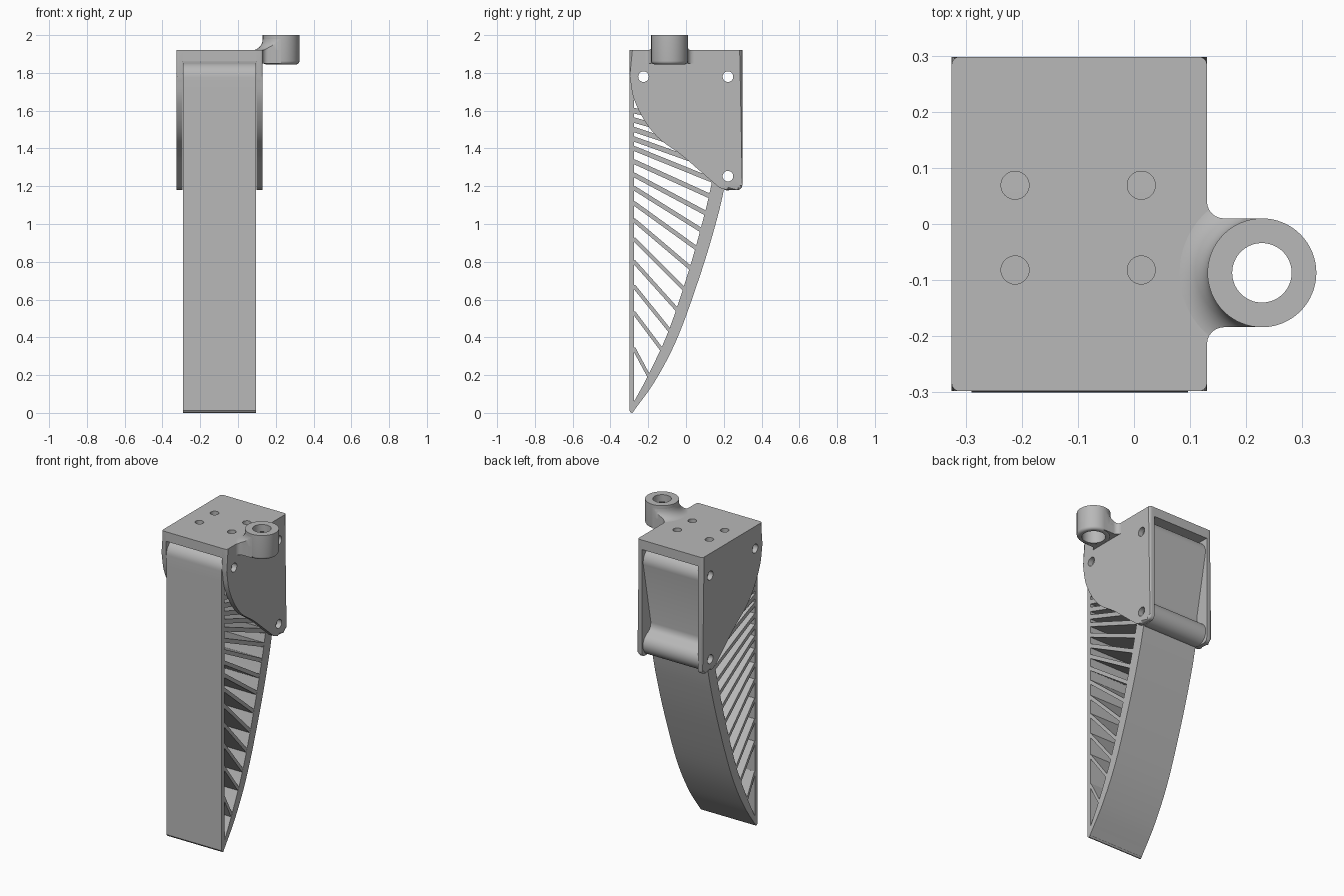
import bpy, bmesh, math
from mathutils import Vector

cube = bpy.data.objects.get("Cube")
if cube:
    bpy.data.objects.remove(cube, do_unlink=True)

grey = bpy.data.materials.new("plain grey")
grey.use_nodes = True
COLOUR = (0.48, 0.48, 0.48, 1)
grey.diffuse_color = COLOUR
grey.node_tree.nodes["Principled BSDF"].inputs["Base Color"].default_value = COLOUR


def add_object(name, bm):
    bmesh.ops.recalc_face_normals(bm, faces=bm.faces)
    mesh = bpy.data.meshes.new(name)
    bm.to_mesh(mesh)
    bm.free()
    mesh.materials.append(grey)
    obj = bpy.data.objects.new(name, mesh)
    bpy.context.collection.objects.link(obj)
    return obj


def prism(name, outline, axis, low, high, round_outer=None, radius=0.014):
    """Extrude an outline along x or z; optionally round the rim of one x side."""
    bm = bmesh.new()
    place = (lambda p, d: (d, *p)) if axis == "x" else (lambda p, d: (*p, d))
    rings = [[bm.verts.new(place(p, d)) for p in outline] for d in (low, high)]
    bm.faces.new(rings[0])
    bm.faces.new(rings[1])
    for i in range(len(outline)):
        j = (i + 1) % len(outline)
        bm.faces.new((rings[0][i], rings[0][j], rings[1][j], rings[1][i]))
    if round_outer is not None:
        top = max(v.co.z for v in bm.verts)
        rim = [e for e in bm.edges
               if all(abs(v.co.x - round_outer) < 1e-5 for v in e.verts)
               and min(v.co.z for v in e.verts) < top - 1e-5]
        bmesh.ops.bevel(bm, geom=rim, offset=radius, segments=4, profile=0.5,
                        affect="EDGES", clamp_overlap=True)
    return add_object(name, bm)


def lathe(name, profile, centre, steps=64):
    """Spin a closed (radius, z) profile around a vertical axis."""
    bm = bmesh.new()
    rings = []
    for s in range(steps):
        a = 2 * math.pi * s / steps
        rings.append([bm.verts.new((centre[0] + r * math.cos(a),
                                    centre[1] + r * math.sin(a), z)) for r, z in profile])
    for s in range(steps):
        a, b = rings[s], rings[(s + 1) % steps]
        for i in range(len(profile)):
            j = (i + 1) % len(profile)
            bm.faces.new((a[i], a[j], b[j], b[i]))
    return add_object(name, bm)


def arc(cx, cy, r, start, end, steps=10):
    angles = [math.radians(start + (end - start) * i / steps) for i in range(steps + 1)]
    return [(cx + r * math.cos(a), cy + r * math.sin(a)) for a in angles]


def smooth_path(points, steps=6):
    """Catmull-Rom curve through the points."""
    p = [Vector(q) for q in points]
    p = [2 * p[0] - p[1]] + p + [2 * p[-1] - p[-2]]
    out = []
    for i in range(1, len(p) - 2):
        a, b, c, d = p[i - 1:i + 3]
        for s in range(steps):
            t = s / steps
            out.append(tuple(0.5 * (2 * b + (c - a) * t + (2 * a - 5 * b + 4 * c - d) * t * t
                                    + (3 * b - a - 3 * c + d) * t ** 3)))
    return out + [tuple(points[-1])]


def circle(cx, cy, r):
    return arc(cx, cy, r, 0, 360, 32)[:-1]


def boolean(obj, cutter, operation="DIFFERENCE"):
    mod = obj.modifiers.new("cut", "BOOLEAN")
    mod.operation, mod.solver, mod.object = operation, "EXACT", cutter
    bpy.context.view_layer.objects.active = obj
    bpy.ops.object.modifier_apply(modifier=mod.name)


parts, cutters = [], []
TOP = 1.92
IN_R, IN_L = -0.293, 0.098      # inner faces of the side plates
FIN = (-0.29, 0.096)            # finger width

# Bracket: two side plates and a top plate
edge = smooth_path([(-0.298, 1.78), (-0.275, 1.66), (-0.215, 1.54), (-0.14, 1.45),
                    (-0.03, 1.37), (0.075, 1.28), (0.15, 1.215), (0.18, 1.192), (0.22, 1.18)])
plate = [(0.298, TOP), (-0.298, TOP)] + edge + arc(0.273, 1.205, 0.025, -90, 0, 5)
right_plate = prism("right_side_plate", plate, "x", -0.325, IN_R, -0.325)
left_plate = prism("left_side_plate", plate, "x", IN_L, 0.13, 0.13)
top_plate = prism("top_plate", [(IN_R, -0.298), (IN_L, -0.298), (IN_L, 0.298), (IN_R, 0.298)],
                  "z", 1.86, TOP)
parts += [right_plate, left_plate, top_plate]

# Finger head with rounded corners around the pins
head = (arc(-0.22, 1.775, 0.08, 180, 90) + arc(0.21, 1.775, 0.08, 90, -8)
        + [(0.213, 1.37), (0.217, 1.345), (0.228, 1.328)]
        + arc(0.22, 1.25, 0.072, 70, -100, 18)
        + [(0.135, 1.2), (0.15, 1.62), (-0.273, 1.73), (-0.3, 1.7)])
finger_head = prism("finger_head", head, "x", *FIN)
parts.append(finger_head)

# Finger walls: flat front, curved back
parts.append(prism("finger_front_wall",
                   [(-0.3, 0.012), (-0.293, 0.002), (-0.284, 0), (-0.276, 0.01),
                    (-0.274, 0.06), (-0.274, 1.74), (-0.3, 1.72)], "x", *FIN))
outer = smooth_path([(-0.284, 0), (-0.16, 0.175), (-0.04, 0.41), (0.085, 0.76),
                     (0.165, 1.03), (0.205, 1.2)])
inner = smooth_path([(-0.278, 0.055), (-0.2, 0.2), (-0.09, 0.44), (0.02, 0.77),
                     (0.1, 1.06), (0.135, 1.21)])
parts.append(prism("finger_back_wall", outer + inner[::-1], "x", *FIN))


def back_y(z):
    """Depth of the inner face of the back wall at a height."""
    for (y0, z0), (y1, z1) in zip(inner, inner[1:]):
        if z0 <= z <= z1:
            return y0 + (y1 - y0) * (z - z0) / (z1 - z0)
    return 0.145


# Fanned ribs between the walls
front_z = [0.34, 0.53, 0.67, 0.80, 0.92, 1.02, 1.11, 1.19, 1.26, 1.33, 1.40, 1.45, 1.50, 1.55, 1.60]
back_z = [0.20, 0.34, 0.44, 0.55, 0.66, 0.77, 0.875, 0.97, 1.06, 1.15, 1.23, 1.30, 1.36, 1.43, 1.50]
for n, (zf, zb) in enumerate(zip(front_z, back_z)):
    a, b = Vector((-0.275, zf)), Vector((back_y(zb), zb))
    along = (b - a).normalized()
    a, b = a - along * 0.004, b + along * 0.012
    half = Vector((-along.y, along.x)) * (0.009 + 0.0004 * n)
    parts.append(prism(f"rib_{n + 1}", [tuple(q) for q in (a + half, a - half, b - half, b + half)],
                       "x", FIN[0] + 0.001, FIN[1] - 0.001))

# Side lug: ring, neck and the flared fillet on the plate
LX, LY, LR = 0.228, -0.087, 0.097
ring = ([(0.053, 2.0), (LR, 2.0)] + arc(LR - 0.018, 1.863, 0.018, 0, -90, 5)
        + [(0.068, 1.845), (0.068, 1.945), (0.053, 1.955)])
lug = lathe("lug_ring", ring, (LX, LY))
outline = ([(0.05, 0.04)] + arc(0.16, 0.04, 0.03, 180, 270, 6) + [(LX, 0.01), (LX, -0.184)]
           + arc(0.16, -0.214, 0.03, 90, 180, 6) + [(0.05, -0.214)])
neck_outline = [(max(x, 0.11), y) for x, y in outline]
neck = prism("lug_neck", neck_outline, "z", 1.85, TOP)
flare = lathe("lug_fillet", arc(LR + 0.06, 1.979, 0.06, 180, 270, 8)
              + [(LR + 0.06, 1.9), (0.075, 1.9), (0.075, 1.979)], (LX, LY))
under = lathe("lug_under_fillet", arc(LR + 0.03, 1.832, 0.03, 180, 90, 6)[::-1]
              + [(0.085, 1.85), (0.085, 1.87), (LR + 0.03, 1.87)], (LX, LY))
mask = prism("mask", outline, "z", 1.8, 2.1)
boolean(flare, mask, "INTERSECT")
bpy.data.objects.remove(under, do_unlink=True)
cutters.append(mask)
bore = prism("bore", circle(LX, LY, 0.0685), "z", 1.7, 1.95)
boolean(neck, bore)
cutters.append(bore)
parts += [lug, neck, flare]

# Pin holes through plates and head
for y, z in ((-0.225, 1.78), (0.222, 1.78), (0.222, 1.253)):
    pin = prism("pin_cutter", circle(y, z, 0.028), "x", -0.5, 0.5)
    for obj in (right_plate, left_plate, finger_head):
        boolean(obj, pin)
    cutters.append(pin)

# Mounting holes in the top plate
for x in (-0.212, 0.013):
    for y in (-0.082, 0.069):
        hole = prism("hole_cutter", circle(x, y, 0.025), "z", 1.8, 2.0)
        boolean(top_plate, hole)
        cutters.append(hole)

for obj in cutters:
    bpy.data.objects.remove(obj, do_unlink=True)

# Smooth curved faces, keep edges crisp
bpy.ops.object.select_all(action="DESELECT")
for obj in parts:
    obj.select_set(True)
bpy.context.view_layer.objects.active = parts[0]
bpy.ops.object.shade_smooth_by_angle(angle=math.radians(32))
